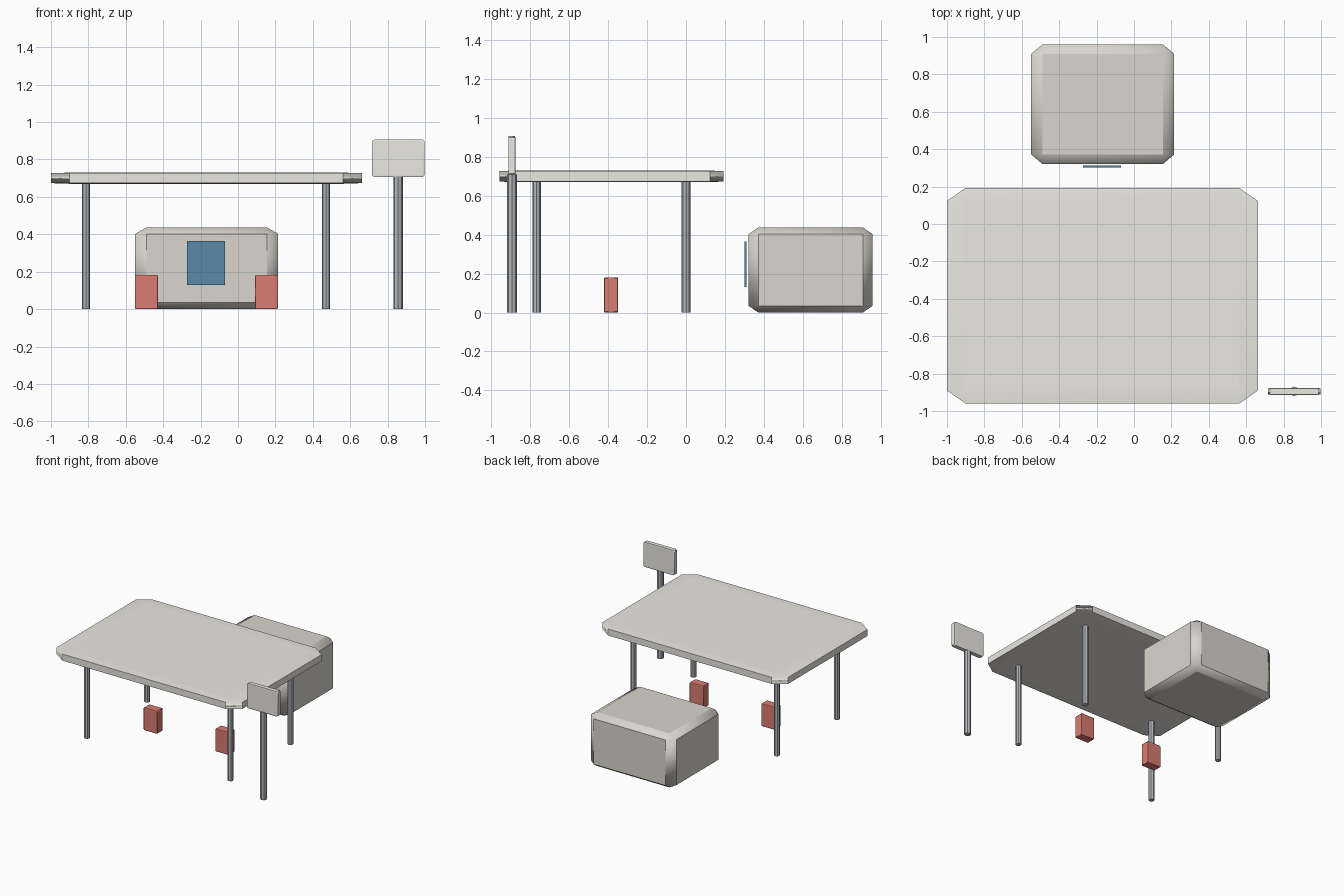
import bpy
import math

if "Cube" in bpy.data.objects:
    bpy.data.objects.remove(bpy.data.objects["Cube"])


def material(name, color):
    m = bpy.data.materials.new(name)
    m.diffuse_color = color
    m.use_nodes = True
    m.node_tree.nodes["Principled BSDF"].inputs["Base Color"].default_value = m.diffuse_color
    return m


def finish(name, mat):
    ob = bpy.context.object
    ob.name = name
    if mat:
        ob.data.materials.append(mat)
    bpy.ops.object.shade_smooth_by_angle(angle=math.radians(30))
    return ob


# Box given by its limits; the chamfer is a fraction of each side
def block(name, x, y, z, chamfer=0.0, mat=None):
    bpy.ops.mesh.primitive_cube_add(
        size=1, location=[(a + b) / 2 for a, b in (x, y, z)])
    ob = finish(name, mat)
    ob.scale = [b - a for a, b in (x, y, z)]
    if chamfer:
        bev = ob.modifiers.new("chamfer", 'BEVEL')
        bev.width = chamfer
        bev.segments = 1
        bev.limit_method = 'NONE'
    return ob


# Octagonal post standing on the ground
def post(name, x, y, height, radius, mat):
    bpy.ops.mesh.primitive_cylinder_add(
        vertices=8, radius=radius, depth=height, location=(x, y, height / 2))
    return finish(name, mat)


cream = material("cream", (0.83, 0.81, 0.76, 1))
stone = material("stone", (0.70, 0.67, 0.62, 1))
steel = material("steel", (0.45, 0.48, 0.51, 1))
red = material("red", (0.70, 0.20, 0.17, 1))
blue = material("blue", (0.10, 0.25, 0.40, 1))

# Canopy on four posts
block("canopy", (-1.0, 0.662), (-0.96, 0.193), (0.67, 0.73), 0.06, cream)
for side, x in (("left", -0.813), ("right", 0.47)):
    for end, y in (("front", -0.768), ("back", 0.0)):
        post(f"canopy_post_{end}_{side}", x, y, 0.675, 0.022, steel)

# Shop building with its door panel
block("shop", (-0.55, 0.215), (0.321, 0.96), (0.0, 0.437), 0.079, stone)
block("shop_door", (-0.272, -0.069), (0.302, 0.312), (0.13, 0.364), 0, blue)

# Pumps under the canopy
for side, x in (("left", -0.489), ("right", 0.152)):
    block(f"pump_{side}", (x - 0.061, x + 0.061), (-0.421, -0.349),
          (0.0, 0.181), 0.03, red)

# Roadside sign
post("sign_pole", 0.856, -0.895, 0.71, 0.0255, steel)
block("sign_board", (0.717, 0.997), (-0.913, -0.877), (0.706, 0.907), 0.04, cream)
